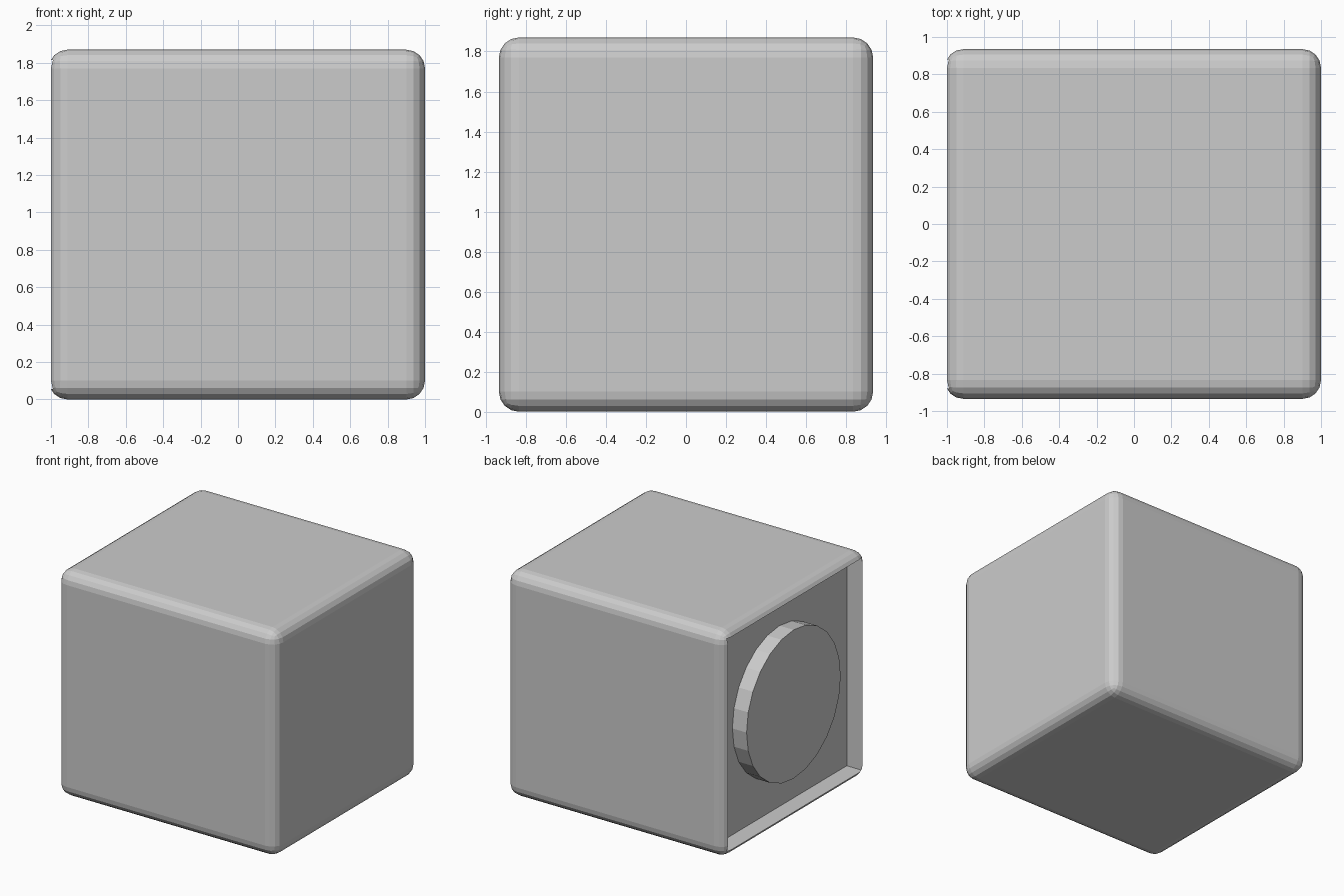
import bpy, math

if "Cube" in bpy.data.objects:
    bpy.data.objects.remove(bpy.data.objects["Cube"])

H = 1.87           # height and depth of the block
LEFT = -1.012      # virtual left face; the recess trims it back to about -1
FLOOR = -0.855     # recess floor
MID = H / 2


def box(name, x0, x1, half):
    bpy.ops.mesh.primitive_cube_add(size=1, location=((x0 + x1) / 2, 0, MID))
    ob = bpy.context.object
    ob.name = name
    ob.scale = (x1 - x0, 2 * half, 2 * half)
    bpy.ops.object.transform_apply(location=False, rotation=False, scale=True)
    return ob


# Rounded block body
body = box("block_body", LEFT, 1.0, H / 2)
bev = body.modifiers.new("rounded_edges", 'BEVEL')
bev.width = 0.1
bev.segments = 4
bev.limit_method = 'NONE'

# Square recess in the left side, leaving a thin rim
cutter = box("recess_cutter", -1.3, FLOOR, 0.88)
cutter.hide_render = True
cut = body.modifiers.new("recess", 'BOOLEAN')
cut.operation = 'DIFFERENCE'
cut.solver = 'EXACT'
cut.object = cutter
bpy.context.view_layer.objects.active = body
for m in ("rounded_edges", "recess"):
    bpy.ops.object.modifier_apply(modifier=m)
bpy.data.objects.remove(cutter, do_unlink=True)

# Round raised disc in the recess
DISC_FRONT = -0.985
bpy.ops.mesh.primitive_cylinder_add(
    vertices=24, radius=0.615, depth=FLOOR - DISC_FRONT,
    location=((FLOOR + DISC_FRONT) / 2, 0, MID),
    rotation=(0, math.pi / 2, 0))
bpy.context.object.name = "recess_disc"
